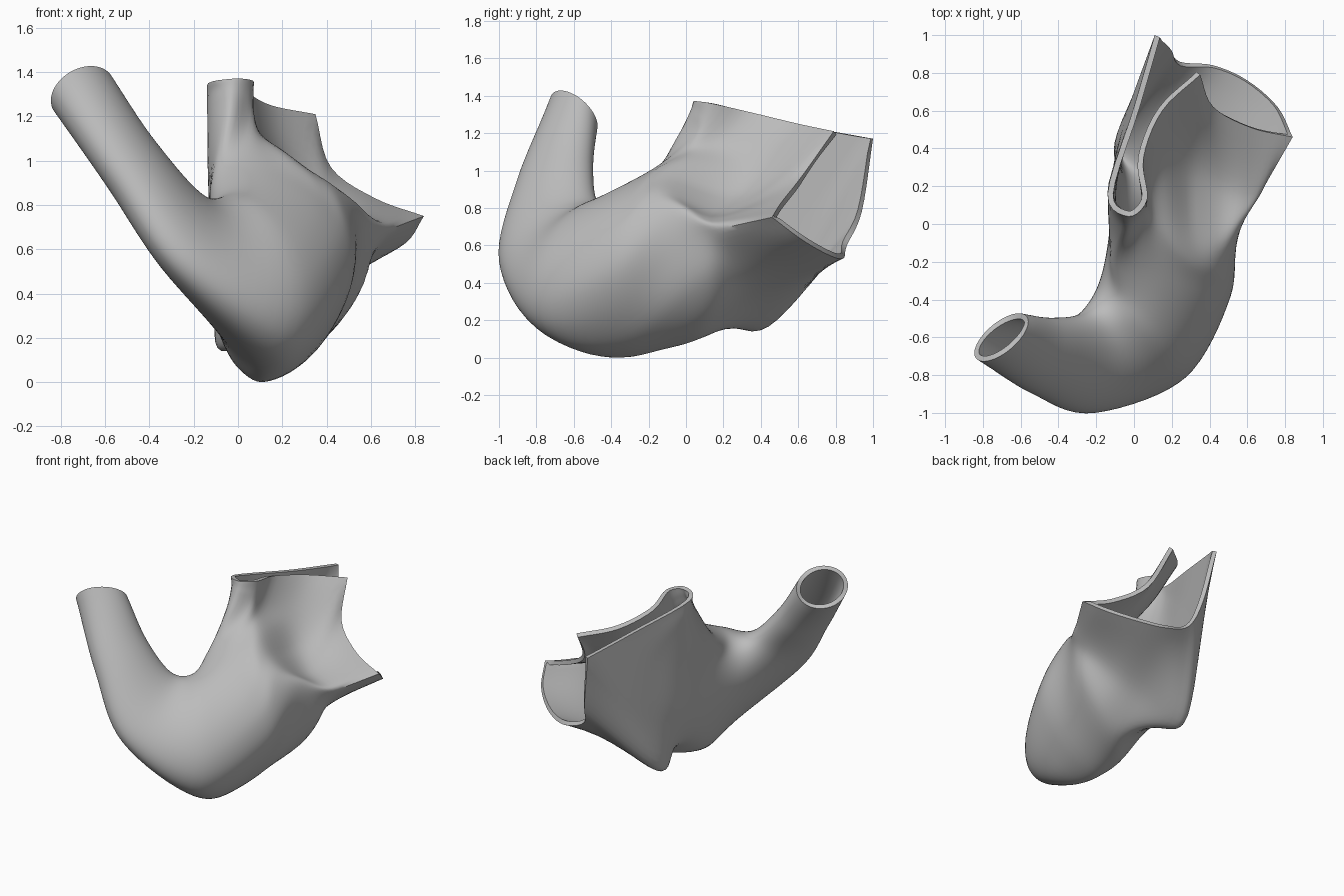
import bpy, bmesh, math
from mathutils import Vector as V

if "Cube" in bpy.data.objects:
    bpy.data.objects.remove(bpy.data.objects["Cube"])

N = 16        # control points per section
SUB_A = 5     # subdivisions around a section
SUB_L = 8     # subdivisions between sections


def ellipse(inner, outer, side):
    """Tube section from its inner-bend point, outer-bend point and side half-axis."""
    inner, outer, side = V(inner), V(outer), V(side)
    c, u = (inner + outer) / 2, (inner - outer) / 2
    return [c + u * math.cos(t) + side * math.sin(t)
            for t in (2 * math.pi * k / N for k in range(N))]


def spline(p0, p1, p2, p3, t):
    """Catmull-Rom interpolation between p1 and p2."""
    return 0.5 * (2 * p1 + (p2 - p0) * t + (2 * p0 - 5 * p1 + 4 * p2 - p3) * t * t
                  + (3 * p1 - p0 - 3 * p2 + p3) * t ** 3)


def refine_ring(ring, corners=()):
    """Smooth closed section; listed control points stay sharp."""
    n, out = len(ring), []
    for k in range(n):
        m = (k + 1) % n
        p1, p2 = ring[k], ring[m]
        p0 = 2 * p1 - p2 if k in corners else ring[k - 1]
        p3 = 2 * p2 - p1 if m in corners else ring[(k + 2) % n]
        out += [spline(p0, p1, p2, p3, s / SUB_A) for s in range(SUB_A)]
    return out


# Narrow tube sections, from the open end down into the belly
tube_end = ellipse((-.56, -.51, 1.33), (-.845, -.69, 1.28), (.01, -.09, .12))
tube_mid = ellipse((-.39, -.52, 1.05), (-.56, -.88, .90), (.07, -.095, .07))
tube_low = ellipse((-.21, -.49, .845), (-.26, -.98, .49), (.135, -.10, .035))
bend = ellipse((-.09, -.40, .83), (.17, -.75, .12), (.20, -.16, .12))

# Belly section
belly = [V(p) for p in (
    (-.11, -.20, .91), (0, -.25, .95), (.13, -.28, .95), (.27, -.33, .89),
    (.39, -.37, .79), (.48, -.39, .65), (.51, -.38, .47), (.44, -.36, .27),
    (.30, -.33, .09), (.13, -.30, .005), (.02, -.22, .05), (-.05, -.15, .15),
    (-.10, -.10, .30), (-.13, -.07, .48), (-.135, -.09, .66), (-.13, -.14, .80))]

# Section along the shoulder ridge
ridge = [V(p) for p in (
    (-.05, -.04, 1.19), (.05, .02, 1.17), (.11, 0, 1.10), (.21, -.07, 1.04),
    (.32, -.13, .96), (.44, -.15, .88), (.535, -.08, .78), (.57, 0, .62),
    (.555, .07, .42), (.41, .09, .22), (.20, .07, .10), (.04, .14, .18),
    (-.07, .20, .28), (-.115, .25, .50), (-.12, .22, .80), (-.135, .07, 1.08))]

# Flared section with the knee underneath
flare = [V(p) for p in (
    (-.04, .02, 1.31), (.06, .09, 1.28), (.08, .19, 1.16), (.17, .30, 1.04),
    (.30, .30, .88), (.45, .20, .78), (.60, .16, .74), (.69, .20, .69),
    (.58, .28, .54), (.42, .34, .40), (.22, .38, .30), (.01, .42, .18),
    (-.09, .46, .21), (-.05, .55, .60), (-.06, .45, 1.00), (-.14, .16, 1.25))]

# Rim: slot on top running into the wide mouth
rim = [V(p) for p in (
    (-.03, .04, 1.37), (.07, .13, 1.36), (.05, .35, 1.31), (.15, .60, 1.25),
    (.35, .79, 1.21), (.42, .62, .97), (.62, .51, .83), (.84, .46, .75),
    (.76, .62, .63), (.60, .76, .55), (.42, .84, .53), (.24, .86, .60),
    (.18, .94, .78), (.11, 1.0, 1.17), (0, .62, 1.24), (-.14, .16, 1.34))]

sections = [refine_ring(r) for r in
            (tube_end, tube_mid, tube_low, bend, belly, ridge, flare)]
sections.append(refine_ring(rim, corners=(4, 7, 13)))

# Interpolate along the length
M = len(sections[0])
first = [2 * a - b for a, b in zip(sections[0], sections[1])]
last = [2 * a - b for a, b in zip(sections[-1], sections[-2])]
ext = [first] + sections + [last]
rows = []
for i in range(1, len(ext) - 2):
    for s in range(SUB_L):
        rows.append([spline(ext[i - 1][j], ext[i][j], ext[i + 1][j], ext[i + 2][j], s / SUB_L)
                     for j in range(M)])
rows.append(sections[-1])

# Skin the rows into one shell
bm = bmesh.new()
grid = [[bm.verts.new(p) for p in row] for row in rows]
for a, b in zip(grid, grid[1:]):
    for j in range(M):
        k = (j + 1) % M
        bm.faces.new((a[j], a[k], b[k], b[j]))
mesh = bpy.data.meshes.new("curved_shell")
bm.to_mesh(mesh)
bm.free()
shell = bpy.data.objects.new("curved_shell", mesh)
bpy.context.collection.objects.link(shell)

# Wall thickness
wall = shell.modifiers.new("wall", "SOLIDIFY")
wall.thickness = 0.03
wall.offset = -1

grey = bpy.data.materials.new("plain_grey")
grey.diffuse_color = (0.5, 0.5, 0.5, 1)
grey.use_nodes = True
grey.node_tree.nodes["Principled BSDF"].inputs["Base Color"].default_value = grey.diffuse_color
mesh.materials.append(grey)

bpy.context.view_layer.objects.active = shell
shell.select_set(True)
bpy.ops.object.modifier_apply(modifier="wall")
bpy.ops.object.shade_smooth_by_angle(angle=math.radians(40))
